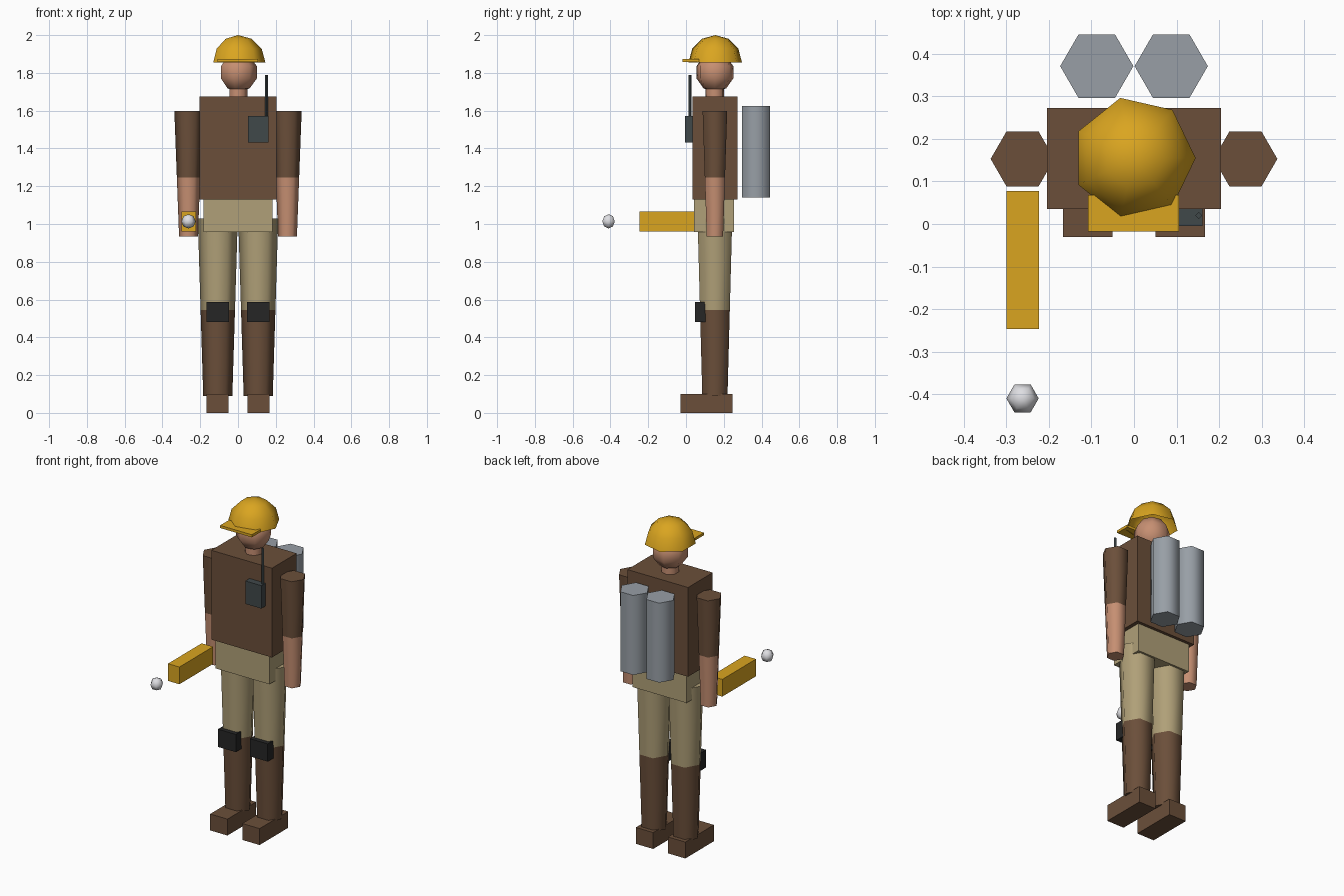
import bpy, bmesh, math
from mathutils import Matrix, Vector

cube = bpy.data.objects.get("Cube")
if cube:
    bpy.data.objects.remove(cube, do_unlink=True)


def material(name, hex_code):
    def linear(i):
        c = int(hex_code[i:i + 2], 16) / 255
        return c / 12.92 if c < 0.04 else ((c + 0.055) / 1.055) ** 2.4
    colour = (linear(0), linear(2), linear(4), 1)
    mat = bpy.data.materials.new(name)
    mat.use_nodes = True
    mat.diffuse_color = colour
    bsdf = next(n for n in mat.node_tree.nodes if n.type == "BSDF_PRINCIPLED")
    bsdf.inputs["Base Color"].default_value = colour
    return mat


BROWN = material("brown cloth", "6b4f3a")
TAN = material("tan trousers", "b0a078")
SKIN = material("skin", "c68f72")
GOLD = material("golden yellow", "daa520")
STEEL = material("tank grey", "989fa6")
SLATE = material("radio slate", "40484a")
BLACK = material("pad black", "262626")
WHITE = material("pale bulb", "dedee2")


def finish(name, bm, mat, smooth=False):
    bmesh.ops.recalc_face_normals(bm, faces=bm.faces)
    mesh = bpy.data.meshes.new(name)
    bm.to_mesh(mesh)
    bm.free()
    mesh.materials.append(mat)
    obj = bpy.data.objects.new(name, mesh)
    bpy.context.collection.objects.link(obj)
    if smooth:
        bpy.ops.object.select_all(action="DESELECT")
        obj.select_set(True)
        bpy.context.view_layer.objects.active = obj
        bpy.ops.object.shade_smooth_by_angle(angle=math.radians(65))
    return obj


def box(name, mat, xs, ys, zs):
    """Box from its low and high limits on each axis."""
    bm = bmesh.new()
    bmesh.ops.create_cube(bm, size=1)
    for v in bm.verts:
        v.co = Vector([(a + b) / 2 + c * (b - a) for c, (a, b) in zip(v.co, (xs, ys, zs))])
    return finish(name, bm, mat)


def lathe(name, mat, centre, profile, sides, cap=True):
    """Rings of (radius, height) around a vertical axis, first corner on +x."""
    bm = bmesh.new()
    rings = []
    for r, z in profile:
        count = sides if r > 1e-5 else 1
        rings.append([bm.verts.new((centre[0] + r * math.cos(math.tau * i / sides),
                                    centre[1] + r * math.sin(math.tau * i / sides), z))
                      for i in range(count)])
    for low, high in zip(rings, rings[1:]):
        for i in range(sides):
            j = (i + 1) % sides
            corners = [low[i % len(low)], low[j % len(low)],
                       high[j % len(high)], high[i % len(high)]]
            bm.faces.new(list(dict.fromkeys(corners)))
    for ring in (rings[0], rings[-1]):
        if cap and len(ring) > 1:
            bm.faces.new(ring)
    return finish(name, bm, mat, smooth=True)


def arc(radius, z, steps, start=-90):
    """Ball profile from the start latitude up to the pole."""
    angles = [math.radians(start + (90 - start) * k / steps) for k in range(steps + 1)]
    return [(radius * math.cos(a), z + radius * math.sin(a)) for a in angles]


def limb(name, centre, low, split, high, low_mat, high_mat):
    """Six-sided tapered limb, coloured by height at the split."""
    t = (split - low[1]) / (high[1] - low[1])
    middle = (low[0] + t * (high[0] - low[0]), split)
    obj = lathe(name, low_mat, centre, [low, middle, high], 6)
    obj.data.materials.append(high_mat)
    for face in obj.data.polygons:
        face.material_index = int(face.center.z > split)


def span(side, inner, outer):
    return sorted((side * inner, side * outer))


MID_Y = 0.153

# Body, neck and head
box("torso", BROWN, (-0.205, 0.205), (0.035, 0.273), (1.13, 1.675))
box("pelvis", TAN, (-0.182, 0.182), (0.043, 0.255), (0.957, 1.13))
lathe("neck", SKIN, (0, MID_Y), [(0.05, 1.66), (0.05, 1.74)], 7)
lathe("head", SKIN, (0, MID_Y), arc(0.105, 1.803, 5), 7)

# Helmet with brim
lathe("helmet", GOLD, (0, 0.155), arc(0.145, 1.855, 3, start=0), 7, cap=False)
box("helmet_brim", GOLD, (-0.108, 0.106), (-0.018, 0.068), (1.857, 1.873))

# Paired limbs, feet, knee pads and back tanks
for side, label in ((-1, "right"), (1, "left")):
    limb(label + "_leg", (side * 0.107, MID_Y), (0.077, 0.09), 0.545, (0.106, 1.03), BROWN, TAN)
    limb(label + "_arm", (side * 0.262, MID_Y), (0.05, 0.935), 1.245, (0.075, 1.597), SKIN, BROWN)
    box(label + "_foot", BROWN, span(side, 0.05, 0.167), (-0.03, 0.245), (0, 0.1))
    box(label + "_knee_pad", BLACK, span(side, 0.048, 0.168), (0.047, 0.11), (0.48, 0.588))
    lathe(label + "_tank", STEEL, (side * 0.0875, 0.371), [(0.086, 1.14), (0.086, 1.625)], 6)

# Chest radio with aerial
box("radio", SLATE, (0.053, 0.161), (-0.005, 0.037), (1.432, 1.572))
lathe("radio_aerial", SLATE, (0.152, 0.02), [(0.008, 1.55), (0.008, 1.79)], 4)

# Hand lamp and floating bulb
box("lamp_body", GOLD, (-0.3, -0.223), (-0.247, 0.078), (0.96, 1.065))
lathe("lamp_bulb", WHITE, (-0.262, -0.41), arc(0.038, 1.014, 4), 6)
